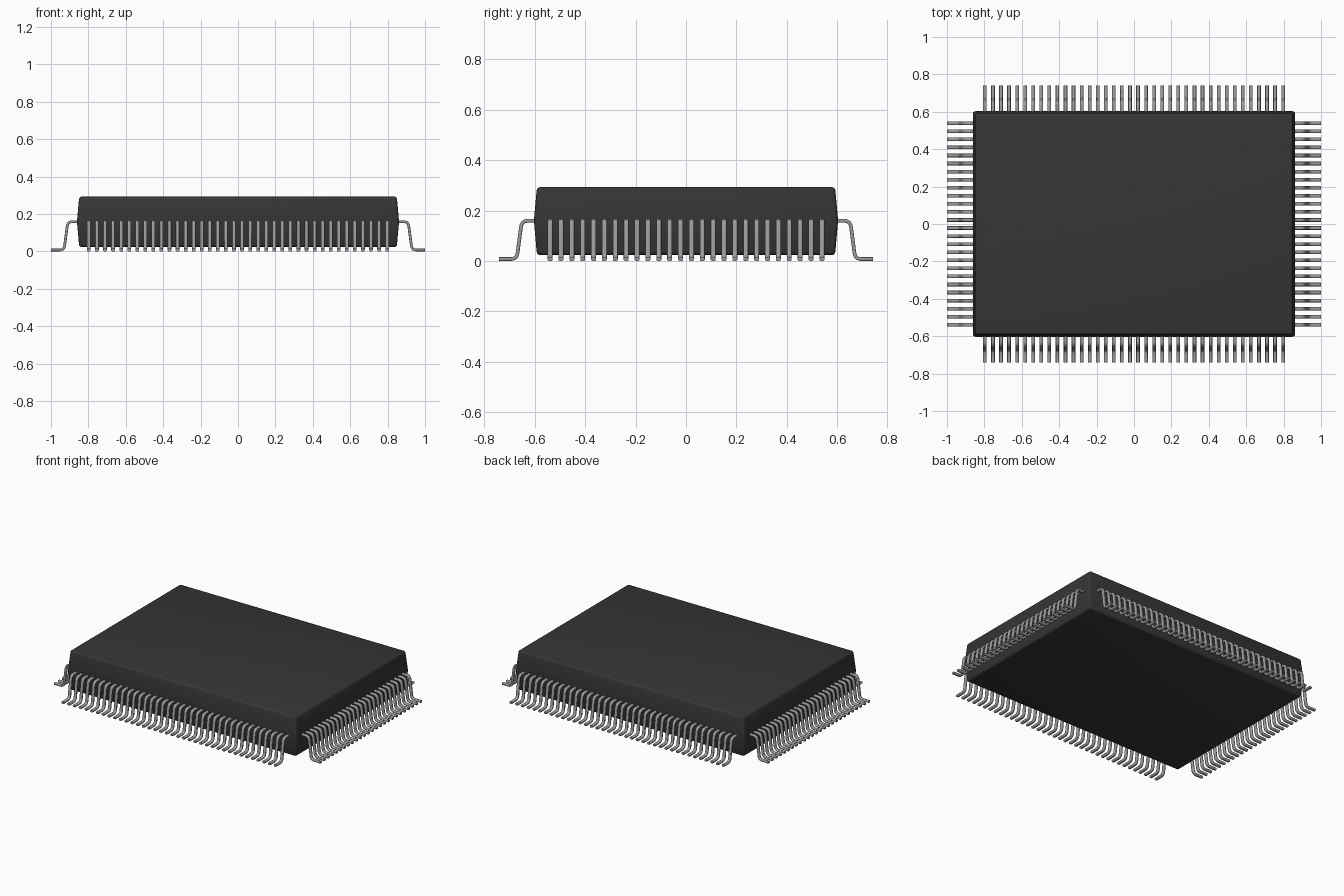
import bpy
import bmesh
import math
from mathutils import Vector

if "Cube" in bpy.data.objects:
    bpy.data.objects.remove(bpy.data.objects["Cube"], do_unlink=True)


def make_material(name, value, rough):
    mat = bpy.data.materials.new(name)
    mat.use_nodes = True
    colour = (value, value, value, 1.0)
    mat.diffuse_color = colour
    bsdf = mat.node_tree.nodes["Principled BSDF"]
    bsdf.inputs["Base Color"].default_value = colour
    bsdf.inputs["Roughness"].default_value = rough
    return mat


def add_object(name, bm, mat, angle):
    bmesh.ops.recalc_face_normals(bm, faces=bm.faces)
    mesh = bpy.data.meshes.new(name)
    bm.to_mesh(mesh)
    bm.free()
    mesh.materials.append(mat)
    obj = bpy.data.objects.new(name, mesh)
    bpy.context.collection.objects.link(obj)
    bpy.ops.object.select_all(action='DESELECT')
    obj.select_set(True)
    bpy.context.view_layer.objects.active = obj
    bpy.ops.object.shade_smooth_by_angle(angle=math.radians(angle))
    return obj


def bridge_rings(bm, rings):
    """Skin a list of equal rings and cap both ends."""
    n = len(rings[0])
    for a, b in zip(rings, rings[1:]):
        for i in range(n):
            j = (i + 1) % n
            bm.faces.new((a[i], a[j], b[j], b[i]))
    bm.faces.new(rings[0][::-1])
    bm.faces.new(rings[-1])


black = make_material("black plastic", 0.036, 0.6)
metal = make_material("grey metal", 0.33, 0.5)

# Package body: widest at the mould seam, tapering up and down
HX, HY = 0.861, 0.603
SEAM = 0.16
bm = bmesh.new()
rings = []
for z, inset in ((0.023, 0.012), (SEAM, 0.0), (0.293, 0.012)):
    x, y = HX - inset, HY - inset
    rings.append([bm.verts.new((sx * x, sy * y, z))
                  for sx, sy in ((-1, -1), (1, -1), (1, 1), (-1, 1))])
bridge_rings(bm, rings)
edges = [e for e in bm.edges
         if not all(abs(v.co.z - SEAM) < 1e-4 for v in e.verts)]
bmesh.ops.bevel(bm, geom=edges, offset=0.013, segments=3, profile=0.5,
                affect='EDGES')
add_object("package_body", bm, black, 40)


# Gull-wing lead: rounded bar swept along a path with filleted bends
def fillet_path(points, radius, steps):
    path = [points[0]]
    for p, c, n in zip(points, points[1:], points[2:]):
        a, b = (p - c).normalized(), (n - c).normalized()
        start, end = c + a * radius, c + b * radius
        for k in range(steps + 1):
            t = k / steps
            path.append(start * (1 - t) ** 2 + c * 2 * t * (1 - t) + end * t * t)
    return path + [points[-1]]


LEAD_W, LEAD_T, LEAD_R = 0.0195, 0.0145, 0.0045


def lead_section():
    """Rounded rectangle as (across, thickness) pairs."""
    pts = []
    for k, (sx, sy) in enumerate(((1, 1), (-1, 1), (-1, -1), (1, -1))):
        for d in (0, 45, 90):
            a = math.radians(90 * k + d)
            pts.append((sx * (LEAD_W / 2 - LEAD_R) + LEAD_R * math.cos(a),
                        sy * (LEAD_T / 2 - LEAD_R) + LEAD_R * math.sin(a)))
    return pts


def build_lead(reach):
    """Lead pointing along +x with its toe at x = reach."""
    corners = [Vector((reach - dx, 0, z)) for dx, z in
               ((0.16, 0.159), (0.09, 0.159), (0.07, 0.0075), (0.0, 0.0075))]
    path = fillet_path(corners, 0.024, 5)
    bm = bmesh.new()
    rings = []
    for i, p in enumerate(path):
        tangent = path[min(i + 1, len(path) - 1)] - path[max(i - 1, 0)]
        tangent.normalize()
        normal = Vector((-tangent.z, 0, tangent.x))
        rings.append([bm.verts.new(p + Vector((0, u, 0)) + normal * v)
                      for u, v in lead_section()])
    bridge_rings(bm, rings)
    return bm


# Four rows of leads, each repeated along its side
PITCH = 0.0431
for name, turn, reach, count in (("left_leads", 0, 1.0, 26),
                                 ("back_leads", 90, 0.741, 38),
                                 ("right_leads", 180, 1.0, 26),
                                 ("front_leads", 270, 0.741, 38)):
    bm = build_lead(reach)
    bmesh.ops.translate(bm, verts=bm.verts,
                        vec=(0, -PITCH * (count - 1) / 2, 0))
    row = add_object(name, bm, metal, 50)
    row.rotation_euler.z = math.radians(turn)
    array = row.modifiers.new("row", 'ARRAY')
    array.count = count
    array.use_relative_offset = False
    array.use_constant_offset = True
    array.constant_offset_displace = (0, PITCH, 0)
